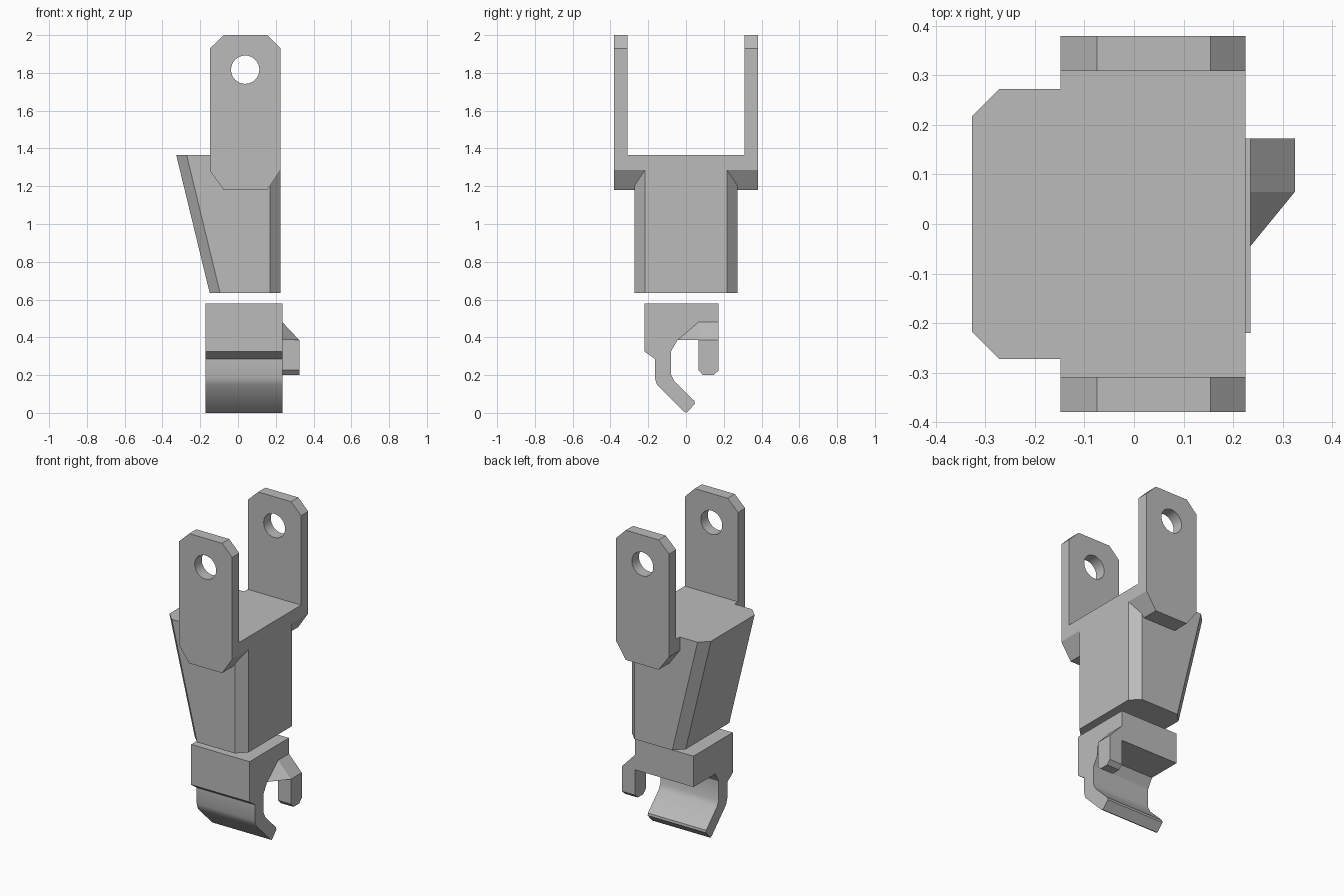
import bpy, bmesh, math
from mathutils import Matrix

if "Cube" in bpy.data.objects:
    bpy.data.objects.remove(bpy.data.objects["Cube"])

grey = bpy.data.materials.new("plain grey")
grey.use_nodes = True
colour = (0.5, 0.5, 0.5, 1)
grey.diffuse_color = colour
grey.node_tree.nodes["Principled BSDF"].inputs["Base Color"].default_value = colour


def finish(name, bm):
    bmesh.ops.recalc_face_normals(bm, faces=bm.faces)
    mesh = bpy.data.meshes.new(name)
    bm.to_mesh(mesh)
    bm.free()
    mesh.materials.append(grey)
    obj = bpy.data.objects.new(name, mesh)
    bpy.context.collection.objects.link(obj)
    return obj


def loft(name, start, end):
    """Solid between two matching outlines."""
    bm = bmesh.new()
    a = [bm.verts.new(p) for p in start]
    b = [bm.verts.new(p) for p in end]
    bm.faces.new(a)
    bm.faces.new(b)
    for i in range(len(a)):
        j = (i + 1) % len(a)
        bm.faces.new((a[i], a[j], b[j], b[i]))
    return finish(name, bm)


def along_x(name, outline, x0, x1):
    return loft(name, [(x0, y, z) for y, z in outline], [(x1, y, z) for y, z in outline])


def along_y(name, outline, y0, y1):
    return loft(name, [(x, y0, z) for x, z in outline], [(x, y1, z) for x, z in outline])


def combine(obj, tool, operation):
    mod = obj.modifiers.new("combine", "BOOLEAN")
    mod.operation, mod.solver, mod.object = operation, "EXACT", tool
    bpy.context.view_layer.objects.active = obj
    bpy.ops.object.modifier_apply(modifier=mod.name)
    bpy.data.objects.remove(tool)


def smooth(obj):
    bpy.ops.object.select_all(action="DESELECT")
    obj.select_set(True)
    bpy.context.view_layer.objects.active = obj
    bpy.ops.object.shade_smooth_by_angle(angle=math.radians(30))


# Forearm: chamfered section whose -x side leans outward with height
def section(z):
    left, right, w, c = -0.15 - 0.2425 * (z - 0.635), 0.225, 0.273, 0.055
    half = [(left, w - c), (left + c, w), (right - c, w), (right, w - c)]
    ring = half + [(x, -y) for x, y in reversed(half)]
    return [(x, y, z) for x, y in ring]


forearm = loft("forearm", section(0.635), section(1.42))

# Elbow fork: chamfered plate across the arm, slotted and drilled
plate = [(-0.148, 1.28), (-0.075, 1.18), (0.155, 1.18), (0.225, 1.285),
         (0.225, 1.93), (0.155, 2.0), (-0.075, 2.0), (-0.148, 1.93)]
fork = along_y("elbow_fork", plate, -0.38, 0.38)
combine(forearm, fork, "UNION")

slot = along_y("slot", [(-0.6, 1.365), (0.6, 1.365), (0.6, 2.2), (-0.6, 2.2)], -0.309, 0.309)
combine(forearm, slot, "DIFFERENCE")

bm = bmesh.new()
bmesh.ops.create_cone(bm, cap_ends=True, segments=32, radius1=0.075, radius2=0.075, depth=1.2,
                      matrix=Matrix.Translation((0.038, 0, 1.817)) @ Matrix.Rotation(math.pi / 2, 4, "X"))
combine(forearm, finish("pin_hole", bm), "DIFFERENCE")
smooth(forearm)

# Hand: palm and curled fingers in one profile
hand = along_x("hand", [
    (-0.22, 0.58), (0.173, 0.58), (0.173, 0.385), (-0.045, 0.385), (-0.08, 0.325),
    (-0.08, 0.205), (-0.063, 0.17), (0.045, 0.063), (0.047, 0.048), (0.003, 0.0),
    (-0.012, 0.008), (-0.153, 0.148), (-0.165, 0.185), (-0.165, 0.286), (-0.22, 0.325)],
    -0.173, 0.235)
smooth(hand)

# Thumb: sloped root on the palm side and a hanging tip
root, tip, back, front, mid = 0.235, 0.325, 0.173, 0.065, 0.385
bm = bmesh.new()
for p in [(root, -0.045, mid), (root, front, 0.48), (root, back, 0.48),
          (root, back, mid), (tip, front, mid), (tip, back, mid)]:
    bm.verts.new(p)
bmesh.ops.convex_hull(bm, input=bm.verts)
bmesh.ops.dissolve_limit(bm, angle_limit=0.01, verts=bm.verts, edges=bm.edges)
finish("thumb_root", bm)

along_x("thumb_tip", [(front, mid), (front, 0.227), (0.09, 0.2), (0.147, 0.2),
                      (back, 0.225), (back, mid)], root, tip)
